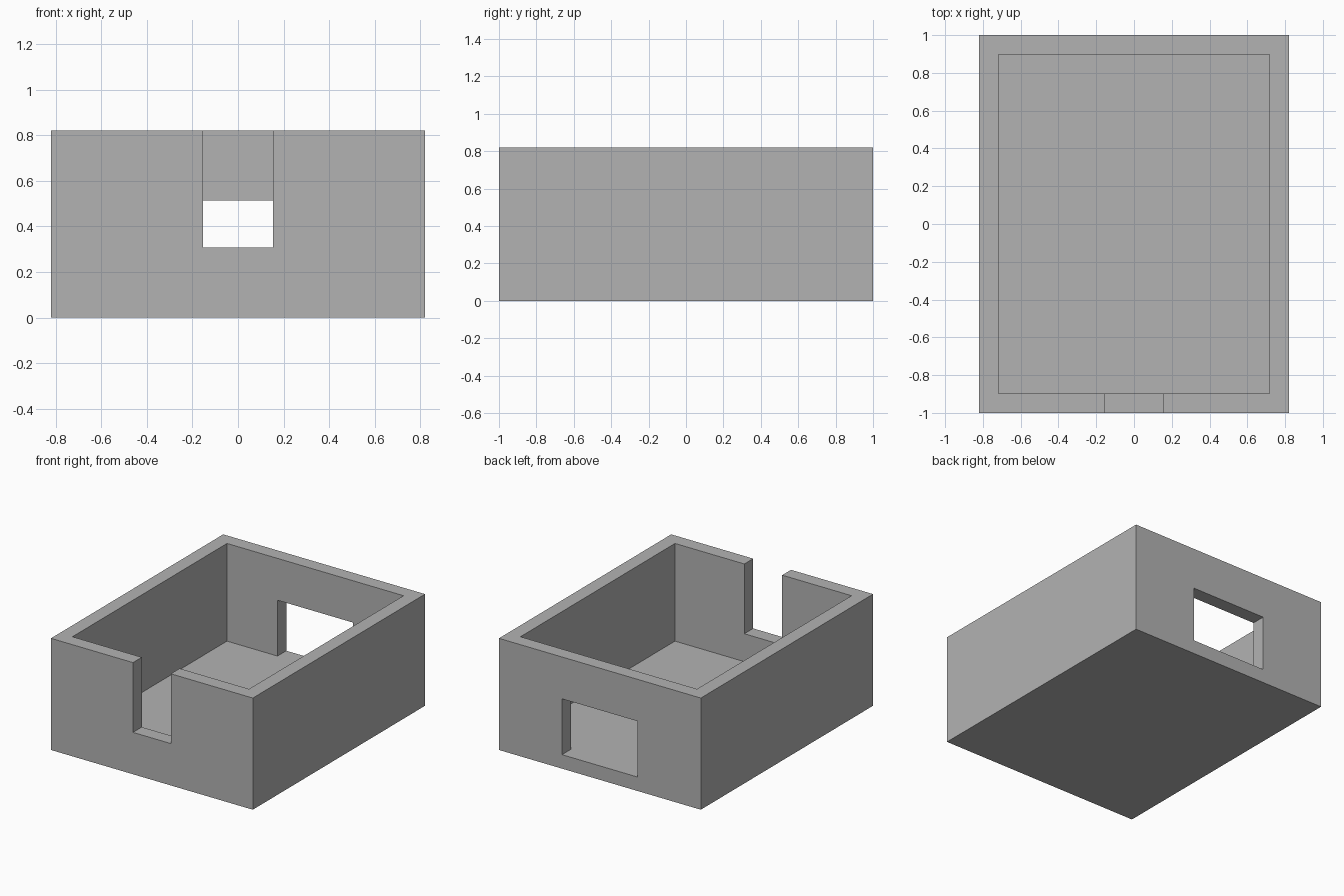
import bpy
from mathutils import Vector

default = bpy.data.objects.get("Cube")
if default:
    bpy.data.objects.remove(default, do_unlink=True)

U = 2 / 19.5                      # wall and floor thickness
HALF_X, HALF_Y, HEIGHT = 8 * U, 1.0, 8 * U
OVER = 0.1                        # how far cutters reach past the walls


def box(name, low, high):
    """Axis-aligned box between two corners."""
    low, high = Vector(low), Vector(high)
    bpy.ops.mesh.primitive_cube_add(size=1, location=(low + high) / 2)
    obj = bpy.context.object
    obj.name = name
    obj.scale = high - low
    bpy.ops.object.transform_apply(location=True, rotation=False, scale=True)
    return obj


def cut(target, cutter):
    """Subtract the cutter from the target and remove the cutter."""
    cutter.hide_render = True
    mod = target.modifiers.new(cutter.name, "BOOLEAN")
    mod.operation = "DIFFERENCE"
    mod.solver = "EXACT"
    mod.object = cutter
    bpy.ops.object.select_all(action="DESELECT")
    bpy.context.view_layer.objects.active = target
    target.select_set(True)
    bpy.ops.object.modifier_apply(modifier=mod.name)
    bpy.data.objects.remove(cutter, do_unlink=True)


# Solid outer block
shell = box("open_box_shell", (-HALF_X, -HALF_Y, 0), (HALF_X, HALF_Y, HEIGHT))

# Hollow interior, open at the top
cut(shell, box("interior_cutter",
               (-HALF_X + U, -HALF_Y + U, U),
               (HALF_X - U, HALF_Y - U, HEIGHT + OVER)))

# Notch in the front wall, open at the top
cut(shell, box("front_notch_cutter",
               (-1.5 * U, -HALF_Y - OVER, 3 * U),
               (1.5 * U, -HALF_Y + U + OVER, HEIGHT + OVER)))

# Opening in the back wall, level with the floor
cut(shell, box("back_opening_cutter",
               (-3 * U, HALF_Y - U - OVER, U),
               (3 * U, HALF_Y + OVER, 5 * U)))

# Plain grey
grey = bpy.data.materials.new("plain_grey")
grey.use_nodes = True
colour = (0.45, 0.45, 0.45, 1)
grey.diffuse_color = colour
grey.node_tree.nodes["Principled BSDF"].inputs["Base Color"].default_value = colour
shell.data.materials.clear()
shell.data.materials.append(grey)
for face in shell.data.polygons:
    face.material_index = 0
    face.use_smooth = False
